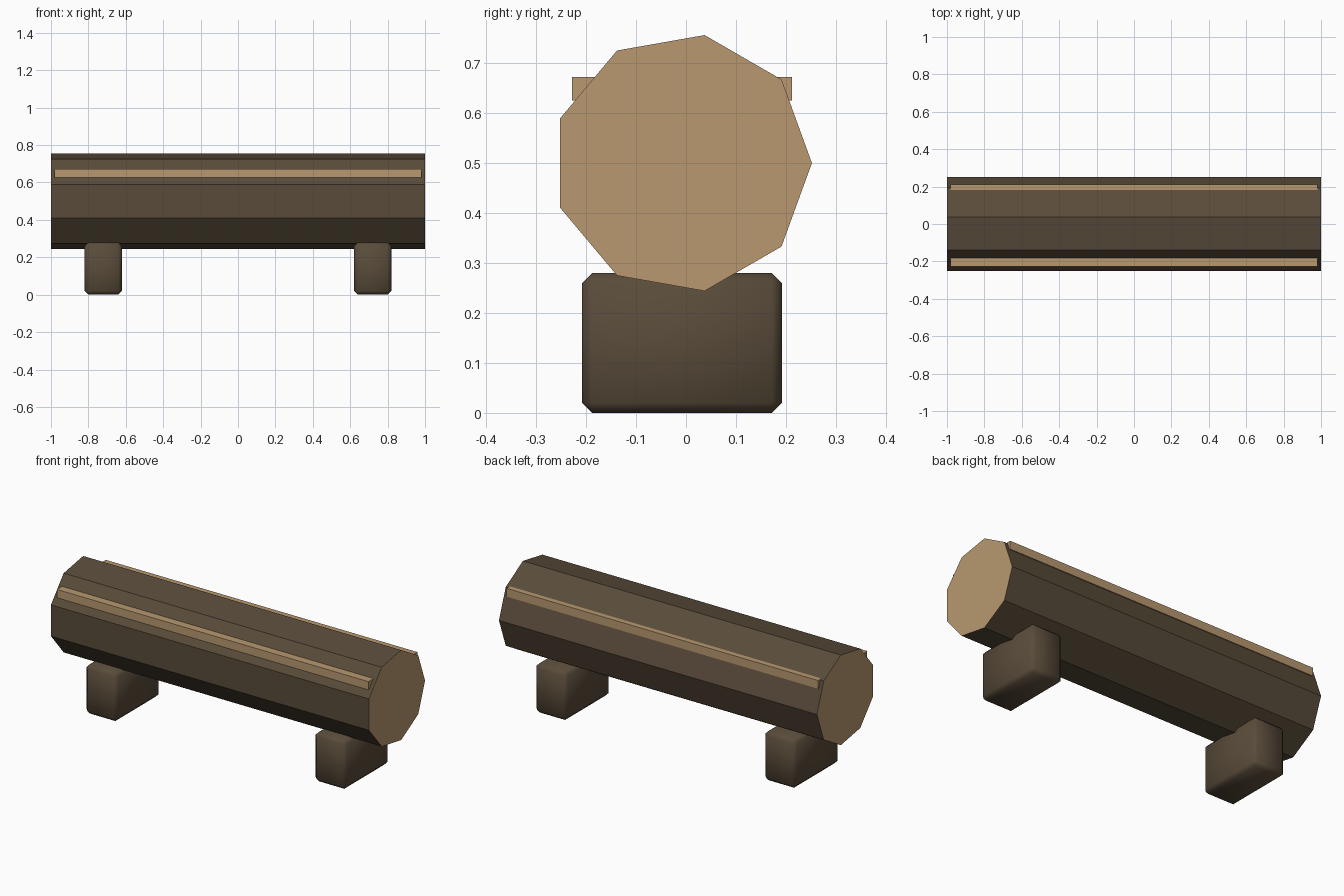
import bpy, bmesh, math
from mathutils import Matrix

if "Cube" in bpy.data.objects:
    bpy.data.objects.remove(bpy.data.objects["Cube"])

CY = -0.008  # centre line of the log in y


def material(name, rgb):
    m = bpy.data.materials.new(name)
    m.diffuse_color = (*rgb, 1)
    m.use_nodes = True
    m.node_tree.nodes["Principled BSDF"].inputs["Base Color"].default_value = m.diffuse_color
    return m


bark = material("dark bark", (0.100, 0.071, 0.042))
wood = material("cut wood", (0.479, 0.314, 0.162))


def finish(name, bm, mats):
    bmesh.ops.recalc_face_normals(bm, faces=bm.faces)
    me = bpy.data.meshes.new(name)
    bm.to_mesh(me)
    bm.free()
    for m in mats:
        me.materials.append(m)
    ob = bpy.data.objects.new(name, me)
    bpy.context.collection.objects.link(ob)
    return ob


def box(name, centre, size, mat, bevel=0):
    bm = bmesh.new()
    bmesh.ops.create_cube(bm, size=1, matrix=Matrix.Translation(centre) @ Matrix.Diagonal((*size, 1)))
    if bevel:
        bmesh.ops.bevel(bm, geom=bm.edges[:], offset=bevel, segments=1, affect='EDGES')
        for f in bm.faces:
            f.smooth = True
    return finish(name, bm, [mat])


# nine-sided log lying along x, with cut wood on both ends
bm = bmesh.new()
rings = [[bm.verts.new((x, CY + 0.26 * math.cos(a), 0.5 + 0.26 * math.sin(a)))
          for a in (math.tau * i / 9 for i in range(9))] for x in (-1, 1)]
for i in range(9):
    j = (i + 1) % 9
    bm.faces.new((rings[0][i], rings[0][j], rings[1][j], rings[1][i]))
for ring in rings:
    bm.faces.new(ring).material_index = 1
finish("log", bm, [bark, wood])

# pale strips along both sides
for name, s in (("front_strip", -1), ("back_strip", 1)):
    box(name, (0, CY + s * 0.195, 0.649), (1.96, 0.05, 0.047), wood)

# bevelled support blocks
for name, s in (("left_block", -1), ("right_block", 1)):
    box(name, (s * 0.72, CY, 0.14), (0.2, 0.4, 0.28), bark, 0.02)
